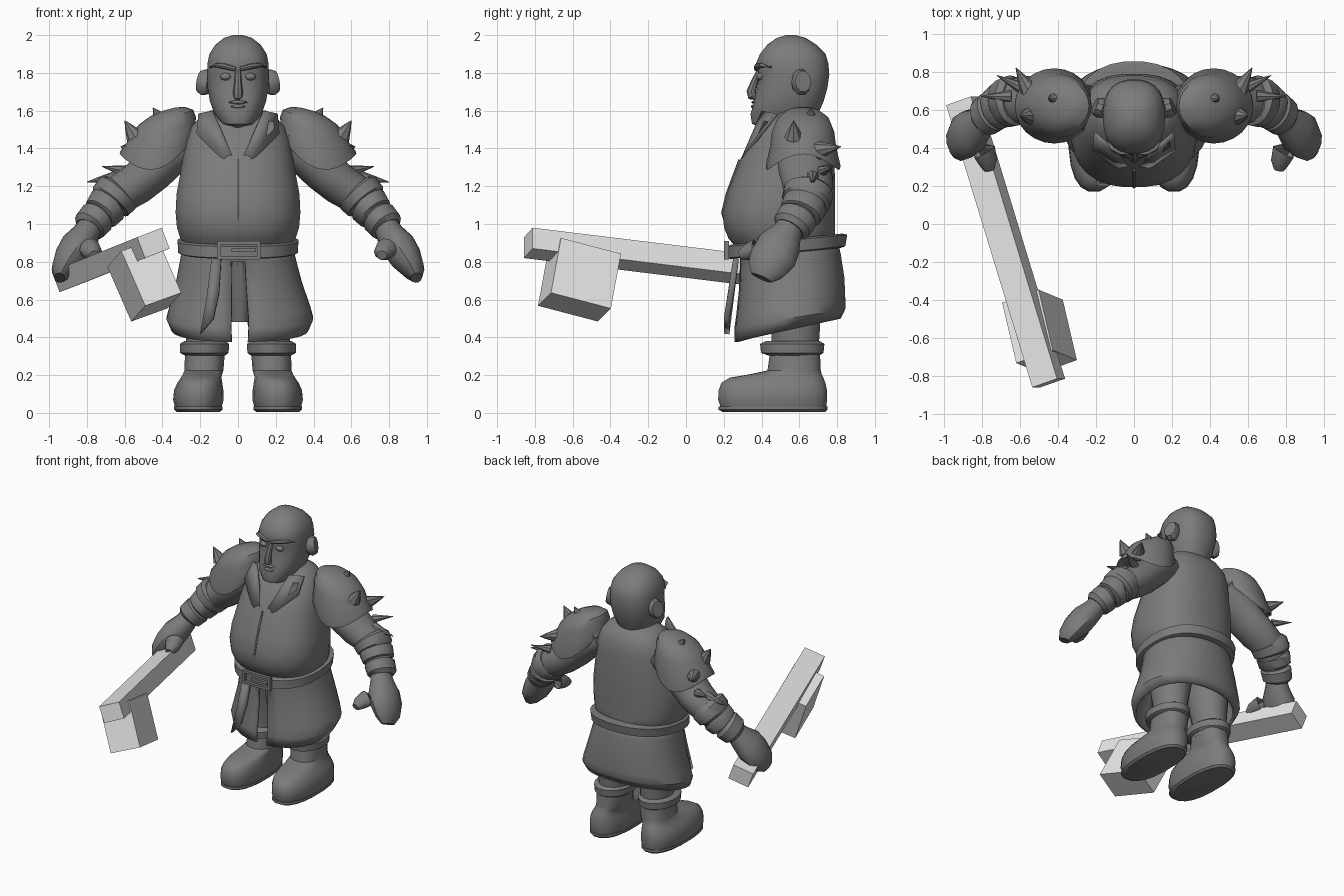
import bpy, bmesh, math
from mathutils import Vector


def material(name, v):
    m = bpy.data.materials.new(name)
    m.diffuse_color = (v, v, v, 1)
    return m


BODY = material("dark grey", 0.2)
LIGHT = material("light grey", 0.8)


def finish(name, bm, mat=BODY, mirror=False, smooth=True, thick=0):
    bmesh.ops.recalc_face_normals(bm, faces=bm.faces)
    me = bpy.data.meshes.new(name)
    bm.to_mesh(me)
    bm.free()
    ob = bpy.data.objects.new(name, me)
    bpy.context.collection.objects.link(ob)
    me.materials.append(mat)
    bpy.ops.object.select_all(action='DESELECT')
    ob.select_set(True)
    bpy.context.view_layer.objects.active = ob
    if smooth:
        bpy.ops.object.shade_smooth_by_angle(angle=math.radians(38))
    if thick:
        s = ob.modifiers.new("thickness", 'SOLIDIFY')
        s.thickness = thick
    if mirror:
        ob.modifiers.new("mirror", 'MIRROR').use_clip = False
    return ob


def loft(rings, cap=True):
    # Bridge rings of points with quads
    bm = bmesh.new()
    vs = [[bm.verts.new(p) for p in r] for r in rings]
    n = len(vs[0])
    for a, b in zip(vs, vs[1:]):
        for i in range(n):
            j = (i + 1) % n
            bm.faces.new((a[i], a[j], b[j], b[i]))
    if cap:
        bm.faces.new(vs[0])
        bm.faces.new(vs[-1])
    return bm


def power(v, e):
    return math.copysign(abs(v) ** (2 / e), v)


def stack(rows, n=24, e=2.0, cap=True):
    # Level rings: z, centre x, half width, front y, back y, rise per unit of y
    rings = []
    for z, cx, hw, yf, yb, tilt in rows:
        ring = []
        for i in range(n):
            a = 2 * math.pi * (i + 0.5) / n
            y = (yf + yb) / 2 - (yb - yf) / 2 * power(math.cos(a), e)
            ring.append((cx + hw * power(math.sin(a), e), y, z + tilt * (y - yf)))
        rings.append(ring)
    return loft(rings, cap)


def tube(rows, n=12):
    # Rings across a path: x, y, z, radius level, radius upright
    pts = [Vector(r[:3]) for r in rows]
    rings = []
    for k, r in enumerate(rows):
        d = (pts[min(k + 1, len(pts) - 1)] - pts[max(k - 1, 0)]).normalized()
        ref = Vector((0, 1, 0)) if abs(d.y) < 0.8 else Vector((1, 0, 0))
        s = (ref - d * ref.dot(d)).normalized()
        t = d.cross(s)
        rings.append([pts[k] + s * r[3] * math.cos(2 * math.pi * i / n)
                      + t * r[4] * math.sin(2 * math.pi * i / n) for i in range(n)])
    return loft(rings)


def ball(c, s):
    bm = bmesh.new()
    bmesh.ops.create_uvsphere(bm, u_segments=12, v_segments=8, radius=1)
    for v in bm.verts:
        v.co = Vector(c) + Vector([a * b for a, b in zip(v.co, s)])
    return bm


def block(c, u, v, w):
    # Box from its centre and three edge vectors
    bm = bmesh.new()
    bmesh.ops.create_cube(bm, size=1)
    c, u, v, w = map(Vector, (c, u, v, w))
    for p in bm.verts:
        p.co = c + u * p.co.x + v * p.co.y + w * p.co.z
    return bm


# Head and face
finish("head", stack([
    (1.45, 0, .12, .46, .68, 0), (1.518, 0, .06, .385, .67, 0), (1.53, 0, .092, .348, .68, 0),
    (1.58, 0, .125, .34, .70, 0), (1.65, 0, .15, .36, .73, 0), (1.72, 0, .162, .375, .75, 0),
    (1.79, 0, .165, .385, .76, 0), (1.85, 0, .163, .37, .755, 0), (1.90, 0, .153, .39, .74, 0),
    (1.95, 0, .12, .43, .69, 0), (1.985, 0, .075, .48, .635, 0), (2.0, 0, .025, .53, .58, 0)], e=2.4))
finish("nose", tube([(0, .39, 1.81, .015, .016), (0, .365, 1.76, .018, .018), (0, .345, 1.70, .025, .026),
                     (0, .352, 1.68, .028, .025), (0, .38, 1.66, .02, .01)], 8))
finish("eye", ball((.065, .395, 1.78), (.03, .022, .02)), mirror=True)
finish("brow", tube([(.012, .372, 1.82, .012, .012), (.07, .378, 1.835, .018, .015),
                     (.115, .40, 1.84, .016, .012), (.145, .45, 1.83, .006, .006)], 8), mirror=True)
finish("ear", tube([(.15, .60, 1.745, .045, .06), (.178, .61, 1.75, .055, .072),
                    (.205, .62, 1.755, .045, .058)], 10), mirror=True)
finish("upper_lip", ball((0, .362, 1.645), (.05, .015, .009)))
finish("lower_lip", ball((0, .358, 1.622), (.04, .015, .01)))

# Jacket body
finish("jacket", stack([
    (.85, 0, .28, .29, .77, .1), (.92, 0, .305, .225, .79, 0), (.98, 0, .325, .20, .79, 0),
    (1.06, 0, .332, .192, .79, 0), (1.16, 0, .327, .217, .79, 0), (1.25, 0, .31, .25, .79, 0),
    (1.34, 0, .295, .285, .785, 0), (1.43, 0, .28, .335, .78, 0), (1.51, 0, .25, .39, .765, 0),
    (1.57, 0, .20, .45, .73, 0), (1.60, 0, .15, .49, .68, 0)], n=28, e=2.4))
finish("front_seam", tube([(0, .235, .92, .007, .008), (0, .193, 1.06, .007, .008),
                           (0, .217, 1.16, .007, .008), (0, .284, 1.34, .007, .008)], 6))
bm = bmesh.new()
bm.faces.new([bm.verts.new(p) for p in
              ((.004, .272, 1.30), (.10, .30, 1.36), (.22, .385, 1.48), (.21, .47, 1.585), (.135, .40, 1.60))])
finish("collar_flap", bm, mirror=True, thick=.02)

# Skirt with a slit at the front
bm = stack([(.90, 0, .29, .28, .80, .06), (.80, 0, .305, .285, .82, .08), (.66, .005, .335, .28, .84, .1),
            (.52, .01, .375, .265, .845, .13), (.45, .01, .39, .255, .845, .17),
            (.375, .01, .362, .255, .82, .22)], n=32, e=2.2, cap=False)
slit = [f for f in bm.faces if abs(f.calc_center_median().x) < .025
        and f.calc_center_median().y < .4 and f.calc_center_median().z < .8]
bmesh.ops.delete(bm, geom=slit, context='FACES')
finish("skirt", bm, thick=.02)
finish("inner_flap", stack([(.48, .01, .045, .40, .50, 0), (.66, .01, .06, .35, .48, 0),
                            (.82, .01, .04, .31, .48, 0)], 12))

# Belt, buckle and hanging end
finish("belt", stack([(.815, 0, .30, .235, .82, .1), (.82, 0, .318, .22, .845, .1),
                      (.88, 0, .322, .22, .855, .1), (.89, 0, .30, .235, .83, .1)], n=28, e=2.3))
for z in (.82, .90):
    finish("buckle_bar", block((.005, .215, z), (.23, 0, 0), (0, .025, 0), (0, 0, .018)))
for x in (-.1, .11):
    finish("buckle_side", block((x, .215, .86), (.02, 0, 0), (0, .025, 0), (0, 0, .09)))
finish("buckle_tongue", block((.03, .215, .86), (.13, 0, 0), (0, .025, 0), (0, 0, .018)))
bm = bmesh.new()
bm.faces.new([bm.verts.new(p) for p in ((-.14, .25, .82), (-.09, .25, .82), (-.10, .225, .64),
                                        (-.13, .20, .50), (-.20, .20, .42), (-.165, .225, .62))])
finish("belt_end", bm, thick=.03)

# Legs and boots
finish("leg", stack([(.28, .17, .10, .45, .70, 0), (.42, .17, .11, .45, .71, 0),
                     (.60, .16, .14, .42, .72, 0), (.80, .14, .14, .38, .74, 0)], 16), mirror=True)
finish("boot", stack([
    (.03, .21, .125, .18, .745, 0), (.07, .21, .135, .167, .75, 0), (.12, .208, .132, .17, .75, 0),
    (.16, .202, .12, .185, .74, 0), (.187, .195, .108, .23, .73, 0), (.205, .188, .105, .34, .72, 0),
    (.225, .18, .104, .43, .715, 0), (.33, .175, .107, .445, .71, 0)], n=20, e=2.4), mirror=True)
finish("boot_sole", stack([(.005, .21, .115, .19, .74, 0), (.018, .21, .13, .168, .752, 0),
                           (.035, .21, .13, .168, .752, 0)], n=20, e=2.4), mirror=True)
finish("boot_cuff", stack([(.305, .175, .11, .43, .71, 0), (.318, .178, .13, .395, .73, 0),
                           (.365, .178, .132, .39, .735, 0), (.38, .175, .11, .42, .71, 0)], n=20), mirror=True)

# Arms, bracers and hands
finish("arm", tube([(.24, .61, 1.44, .12, .10), (.36, .62, 1.37, .14, .115), (.45, .63, 1.285, .14, .115),
                    (.54, .645, 1.21, .135, .11), (.62, .65, 1.16, .12, .105), (.70, .62, 1.08, .10, .09),
                    (.78, .56, .99, .08, .07)], 16), mirror=True)
for name, rows in (("upper_cuff", [(.62, .65, 1.18, .12, .10), (.635, .648, 1.165, .135, .125),
                                   (.675, .635, 1.12, .13, .12), (.685, .63, 1.105, .10, .10)]),
                   ("middle_cuff", [(.675, .635, 1.11, .11, .10), (.69, .628, 1.10, .122, .11),
                                    (.725, .605, 1.055, .115, .10), (.735, .60, 1.045, .09, .08)]),
                   ("wrist_cuff", [(.73, .60, 1.05, .09, .08), (.745, .59, 1.035, .11, .097),
                                   (.785, .56, .99, .105, .092), (.795, .55, .975, .08, .07)])):
    finish(name, tube(rows, 16), mirror=True)
finish("hand", tube([(.775, .56, 1.0, .07, .065), (.805, .53, .945, .085, .075), (.85, .49, .885, .12, .09),
                     (.89, .46, .82, .125, .085), (.93, .42, .755, .10, .06), (.945, .40, .715, .06, .03)], 12),
       mirror=True)
finish("thumb", tube([(.84, .45, .88, .06, .06), (.785, .38, .87, .062, .055), (.768, .325, .85, .05, .045),
                      (.762, .285, .835, .028, .025)], 10), mirror=True)

# Shoulder plates: saddle-shaped flange rising to a dome
rings = []
for s, h, drop in ((.88, 0, .10), (1.10, -.01, .11), (1.11, .004, .105), (.98, .045, .07), (.93, .085, .04),
                   (.78, .13, .02), (.5, .16, .005), (.2, .172, 0)):
    ring = []
    for i in range(24):
        a = 2 * math.pi * i / 24
        c, d = math.cos(a) * s, math.sin(a) * s
        ring.append((.42 + .185 * c - .3 * h, .62 + .178 * d, 1.435 - .05 * c + h - drop * d * d))
    rings.append(ring)
finish("shoulder_plate", loft(rings), mirror=True)

# Spikes on the plates and the ragged sleeve
for a, b, r in (((.40, .66, 1.54), (.45, .66, 1.615), .05), ((.545, .57, 1.46), (.60, .57, 1.548), .05),
                ((.55, .70, 1.39), (.62, .82, 1.41), .05),
                ((.64, .67, 1.25), (.80, .67, 1.222), .035), ((.60, .72, 1.28), (.72, .78, 1.305), .03)):
    a, b = Vector(a), Vector(b)
    m = a.lerp(b, .55)
    finish("spike", tube([(*a, r, r), (*m, r * .5, r * .5), (*b, .002, .002)], 8), mirror=True)

# Hammer
d = Vector((.29, -.95, .116))
finish("hammer_handle", block(Vector((-.448, -.835, .90)) - d * .78, (.13, .046, .0505), d * 1.56,
                              (-.042, 0, .11)), LIGHT, smooth=False)
finish("hammer_head", block((-.496, -.564, .705), (.191, .069, .069), (-.074, .317, -.083),
                            (-.127, .053, .29)), LIGHT, smooth=False)
